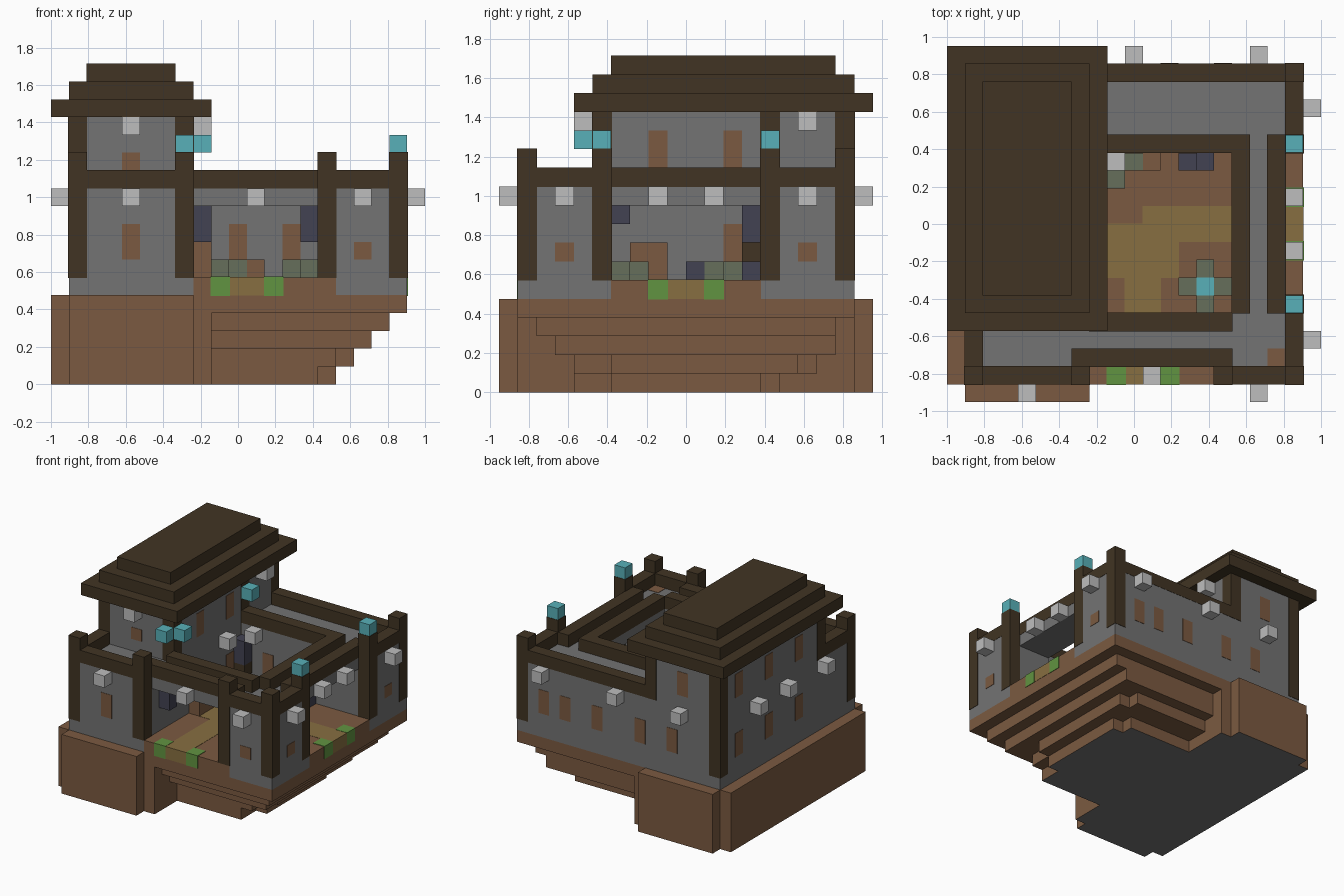
import bpy
import bmesh
from mathutils import Matrix, Vector

default_cube = bpy.data.objects.get("Cube")
if default_cube:
    bpy.data.objects.remove(default_cube, do_unlink=True)

UNIT = 2 / 21  # one building block
ORIGIN = Vector((-10.5, -10, 0))


def linear(channel):
    c = channel / 255
    return c / 12.92 if c <= 0.04045 else ((c + 0.055) / 1.055) ** 2.4


def material(name, hex_code):
    rgb = bytes.fromhex(hex_code)
    colour = tuple(linear(c) for c in rgb) + (1.0,)
    mat = bpy.data.materials.new(name)
    mat.use_nodes = True
    mat.diffuse_color = colour
    mat.node_tree.nodes["Principled BSDF"].inputs["Base Color"].default_value = colour
    return mat


earth = material("earth_brown", "7b5a41")
timber = material("dark_timber", "413423")
stone = material("stone_grey", "737373")
pale = material("pale_lamp", "bebebe")
cyan = material("cyan_lamp", "58b0b8")
straw = material("straw_path", "876f41")
grass = material("grass_green", "619441")
moss = material("moss_grey_green", "666e5b")
slate = material("slate_purple", "424252")


def add_box(bm, low, high, grow=0.0):
    pad = Vector((grow, grow, grow))
    a = (Vector(low) + ORIGIN) * UNIT - pad
    b = (Vector(high) + ORIGIN) * UNIT + pad
    size = b - a
    bmesh.ops.create_cube(bm, size=1, matrix=Matrix.Translation((a + b) / 2) @ Matrix.Diagonal((*size, 1)))


def blocks(name, mat, boxes, grow=0.0):
    """One object made of boxes given as (low corner, high corner) in block units."""
    bm = bmesh.new()
    for low, high in boxes:
        add_box(bm, low, high, grow)
    mesh = bpy.data.meshes.new(name)
    bm.to_mesh(mesh)
    bm.free()
    mesh.materials.append(mat)
    obj = bpy.data.objects.new(name, mesh)
    bpy.context.collection.objects.link(obj)
    return obj


def cells(name, mat, corners, grow=0.0, height=1):
    """Single blocks (or columns) standing on the given corners."""
    return blocks(name, mat, [((x, y, z), (x + 1, y + 1, z + height)) for x, y, z in corners], grow)


def layer(x0, x1, y0, y1, z0, z1):
    return (x0, y0, z0), (x1, y1, z1)


# Earth platform, stepping inwards towards the bottom on the right side
platform = blocks("earth_platform", earth, [
    layer(1, 8, 0, 20, 0, 5),
    layer(0, 1, 1, 19, 0, 5),
    layer(8, 9, 1, 19, 0, 5),
    layer(9, 20, 1, 19, 4, 5),
    layer(9, 19, 2, 18, 3, 4),
    layer(9, 18, 3, 18, 2, 3),
    layer(9, 16, 4, 17, 1, 2),
    layer(16, 17, 6, 16, 1, 2),
    layer(9, 15, 4, 15, 0, 1),
    layer(15, 16, 6, 14, 0, 1),
])
platform.data.materials.append(stone)
for face in platform.data.polygons:
    if face.normal.z < -0.9 and face.center.z < 0.01:
        face.material_index = 1

# Courtyard ground with its path and grass tufts
blocks("courtyard_ground", earth, [layer(8, 16, 1, 14, 5, 6), layer(16, 20, 6, 14, 5, 6)])
blocks("courtyard_path", straw, [
    layer(11, 20, 9, 11, 5, 6),
    layer(10, 12, 1, 10, 5, 6),
    layer(9, 13, 7, 9, 5, 6),
    layer(9, 10, 9, 10, 5, 6),
], 0.002)
cells("grass_tufts", grass, [(9, 1, 5), (12, 1, 5), (19, 8, 5), (19, 11, 5)], 0.004)

# Stone walls
blocks("main_tower_lower_wall", stone, [layer(1, 8, 1, 19, 5, 11)])
blocks("main_tower_upper_wall", stone, [layer(1, 8, 5, 19, 11, 15)])
blocks("corner_tower_wall", stone, [layer(15, 20, 1, 5, 5, 11), layer(16, 20, 5, 6, 5, 11)])
blocks("back_range_wall", stone, [layer(8, 20, 14, 19, 5, 11)])
blocks("front_gate_bridge", stone, [layer(8, 15, 2, 5, 10, 11)])
blocks("side_gate_bridge", stone, [layer(16, 19, 6, 14, 10, 11)])

# Timber parapet beams, as plan rectangles at one height
beam_plans = {
    "terrace_beam": [(1, 8, 1, 2), (1, 2, 1, 5), (7, 8, 1, 3)],
    "front_gate_beam": [(7, 16, 2, 3), (8, 16, 4, 5)],
    "corner_tower_beam": [(15, 20, 1, 2), (15, 16, 1, 3), (19, 20, 1, 6)],
    "side_gate_beam": [(16, 17, 5, 15), (18, 19, 5, 15)],
    "back_range_beam": [(8, 17, 14, 15), (8, 20, 18, 19), (19, 20, 14, 19)],
}
for name, plans in beam_plans.items():
    blocks(name, timber, [layer(*plan, 11, 12) for plan in plans], 0.002)

# Timber posts
cells("outer_posts", timber, [(x, y, 6) for x, y in
      [(1, 1), (7, 1), (15, 1), (19, 1), (19, 5), (19, 14), (19, 18)]], 0.003, height=7)
cells("tower_long_posts", timber, [(1, 18, 6), (7, 14, 6)], 0.003, height=9)
cells("tower_short_posts", timber, [(1, 5, 11), (7, 5, 11), (7, 18, 11)], 0.003, height=4)

# Stepped roof
for step, name in enumerate(["roof_eaves", "roof_middle", "roof_top"]):
    blocks(name, timber, [layer(step, 9 - step, 4 + step, 20 - step, 15 + step, 16 + step)])

# Lamps
low_lamps = [(4, 0), (17, 0), (11, 1), (20, 3), (20, 16), (19, 8), (19, 11), (8, 11), (9, 13)]
low_lamps += [(x, 19) for x in (4, 10, 17)] + [(0, y) for y in (5, 10, 14)]
cells("wall_lamps", pale, [(x, y, 10) for x, y in low_lamps])
cells("eaves_lamps", pale, [(4, 4, 14), (8, 16, 14)])
cells("cyan_post_lamps", cyan, [(x, y, 13) for x, y in
      [(19, 5), (19, 14), (7, 4), (8, 5), (8, 14)]])

# Courtyard furniture
cells("fountain_lamp", cyan, [(14, 6, 6)])
cells("fountain_rim", moss, [(13, 6, 6), (15, 6, 6), (14, 5, 6), (14, 7, 6)])
cells("moss_blocks", moss, [(9, 12, 6), (10, 13, 6), (8, 11, 6), (8, 12, 6)])
blocks("earth_steps", earth, [layer(8, 9, 7, 9, 6, 8), layer(11, 12, 13, 14, 6, 7)])
cells("timber_stand", timber, [(8, 13, 7)])
cells("slate_columns", slate, [(8, 13, 8), (14, 13, 8), (8, 3, 8)], height=2)
cells("slate_blocks", slate, [(8, 6, 9), (13, 13, 6), (14, 13, 6), (8, 10, 6)])


# Window panels: thin plates on a wall plane
def windows(name, axis, plane, spots, bottom, top):
    thin = 0.03
    boxes = []
    for s in spots:
        if axis == "x":
            boxes.append(layer(plane - thin, plane + thin, s, s + 1, bottom, top))
        else:
            boxes.append(layer(s, s + 1, plane - thin, plane + thin, bottom, top))
    blocks(name, earth, boxes)


windows("terrace_window", "y", 1, [4], 7, 9)
windows("corner_tower_front_window", "y", 1, [17], 7, 8)
windows("corner_tower_side_window", "x", 20, [3, 16], 7, 8)
windows("tower_front_window", "y", 5, [4], 12, 13)
windows("tower_right_windows", "x", 8, [8, 12], 12, 14)
windows("tower_court_windows", "x", 8, [12], 7, 9)
windows("court_back_windows", "y", 14, [10, 13], 7, 9)
windows("back_windows", "y", 19, [5, 8, 12, 15, 17], 7, 9)
windows("tower_back_window", "y", 19, [4], 12, 14)
windows("left_lower_windows", "x", 1, [8, 12, 16], 7, 9)
windows("left_upper_windows", "x", 1, [8, 12, 16], 12, 14)

# Trapdoor in the corner tower floor
blocks("trapdoor", earth, [layer(18, 19, 2, 3, 10.97, 11.03)])
